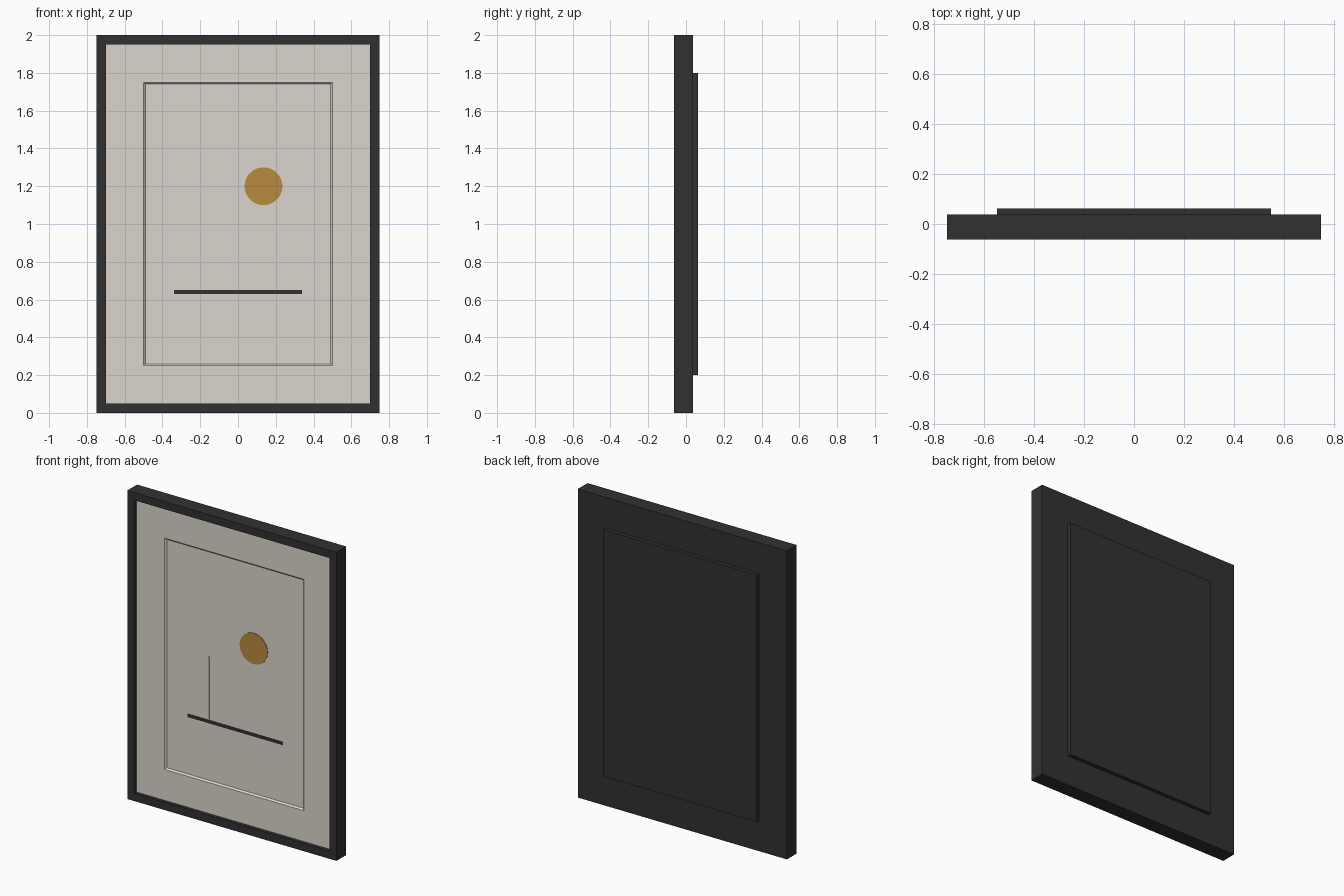
import bpy, bmesh, math
from mathutils import Matrix

if "Cube" in bpy.data.objects:
    bpy.data.objects.remove(bpy.data.objects["Cube"])


def colour(name, rgb):
    m = bpy.data.materials.new(name)
    m.diffuse_color = (*rgb, 1)
    m.use_nodes = True
    m.node_tree.nodes["Principled BSDF"].inputs["Base Color"].default_value = m.diffuse_color
    return m


DARK = colour("charcoal", (0.031, 0.031, 0.031))
PAPER = colour("warm_paper", (0.71, 0.675, 0.61))
GOLD = colour("ochre_gold", (0.48, 0.258, 0.046))


def finish(name, bm, mat):
    bmesh.ops.recalc_face_normals(bm, faces=bm.faces)
    me = bpy.data.meshes.new(name)
    bm.to_mesh(me)
    bm.free()
    me.materials.append(mat)
    ob = bpy.data.objects.new(name, me)
    bpy.context.collection.objects.link(ob)
    return ob


def box(name, x0, x1, y0, y1, z0, z1, mat):
    bm = bmesh.new()
    bmesh.ops.create_cube(bm, size=1)
    bmesh.ops.scale(bm, vec=(x1 - x0, y1 - y0, z1 - z0), verts=bm.verts)
    bmesh.ops.translate(bm, vec=((x0 + x1) / 2, (y0 + y1) / 2, (z0 + z1) / 2), verts=bm.verts)
    return finish(name, bm, mat)


def ring(name, section, mat):
    """Mitred rectangular ring centred at z = 1; section lists (half width, half height, y)."""
    bm = bmesh.new()
    loops = [[bm.verts.new((sx * w, y, 1 + sz * h))
              for sx, sz in ((-1, -1), (1, -1), (1, 1), (-1, 1))] for w, h, y in section]
    for a, b in zip(loops, loops[1:] + loops[:1]):
        for i in range(4):
            j = (i + 1) % 4
            bm.faces.new((a[i], a[j], b[j], b[i]))
    return finish(name, bm, mat)


FRONT, BACK = -0.0625, 0.0375
MAT_Y, ART_Y = -0.04, -0.03

# Outer frame with mitred corners
ring("frame", [(0.75, 1.0, FRONT), (0.75, 1.0, BACK), (0.70, 0.95, BACK), (0.70, 0.95, FRONT)], DARK)

# Mat board with a bevelled window
ring("mat_board", [(0.70, 0.95, MAT_Y), (0.70, 0.95, ART_Y),
                   (0.49, 0.74, ART_Y), (0.50, 0.75, MAT_Y)], PAPER)

# Art sheet behind the mat, backing board and raised rear panel
box("art_sheet", -0.70, 0.70, ART_Y, -0.02, 0.05, 1.95, PAPER)
box("backing_board", -0.70, 0.70, -0.02, BACK, 0.05, 1.95, DARK)
box("rear_panel", -0.55, 0.55, BACK, 0.0625, 0.2, 1.8, DARK)

# Artwork: horizon bar, upright stroke and sun disc
box("horizon_bar", -0.34, 0.34, ART_Y - 0.003, ART_Y, 0.63, 0.65, DARK)
box("upright_stroke", -0.197, -0.185, ART_Y - 0.002, ART_Y, 0.65, 1.06, PAPER)
bm = bmesh.new()
bmesh.ops.create_cone(bm, cap_ends=True, segments=48, radius1=0.1, radius2=0.1, depth=0.003,
                      matrix=Matrix.Translation((0.135, ART_Y - 0.0015, 1.2))
                      @ Matrix.Rotation(math.pi / 2, 4, 'X'))
finish("sun_disc", bm, GOLD)
